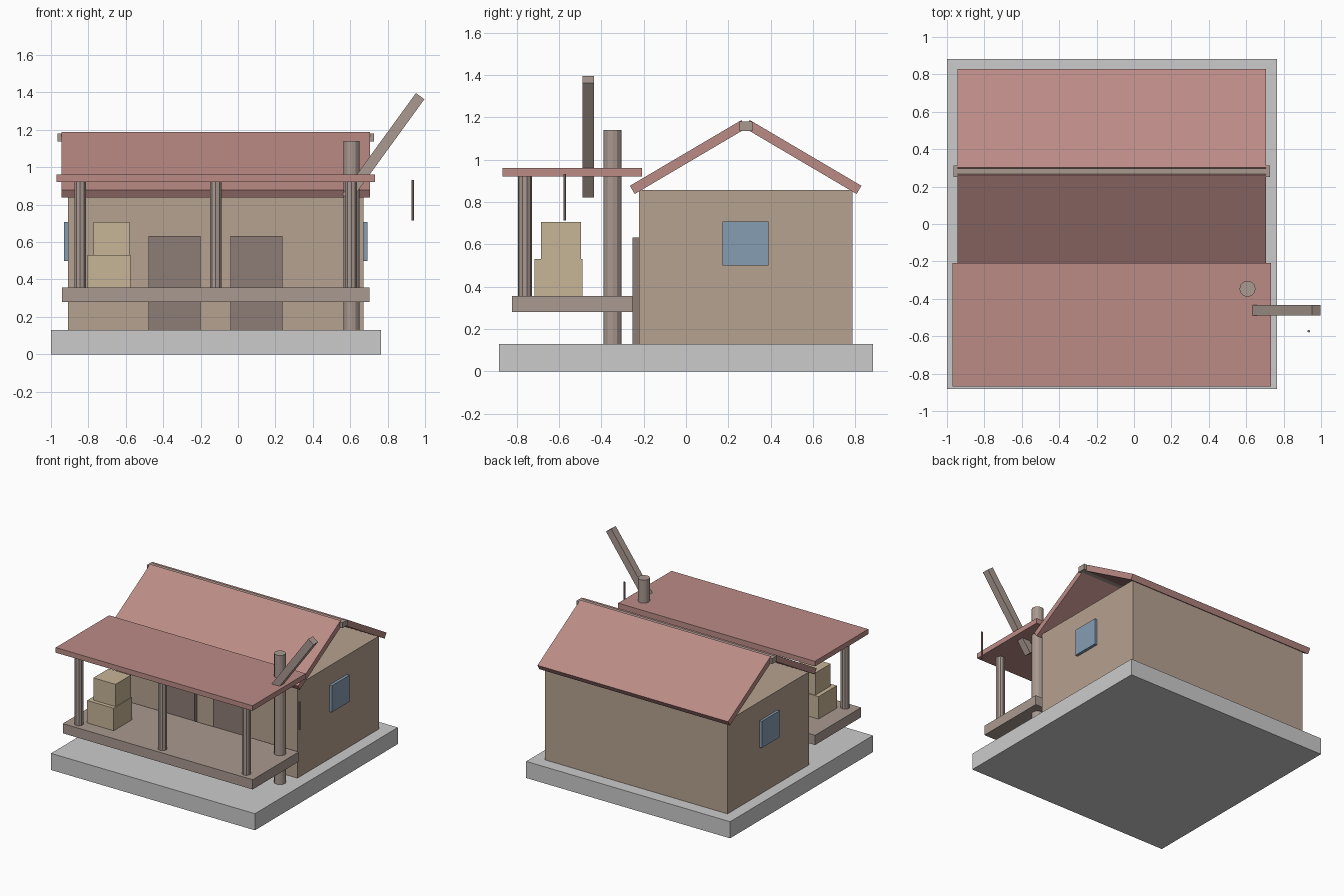
import bpy
from math import radians

if "Cube" in bpy.data.objects:
    bpy.data.objects.remove(bpy.data.objects["Cube"])


def material(name, r, g, b):
    m = bpy.data.materials.new(name)
    m.diffuse_color = (r, g, b, 1)
    m.use_nodes = True
    m.node_tree.nodes["Principled BSDF"].inputs["Base Color"].default_value = m.diffuse_color
    return m


WALL = material("plaster", 0.47, 0.36, 0.28)
ROOF = material("roof_red", 0.50, 0.26, 0.24)
WOOD = material("wood", 0.40, 0.32, 0.28)
DOOR = material("dark_wood", 0.27, 0.20, 0.18)
GLASS = material("glass", 0.24, 0.34, 0.45)
CRATE = material("crate", 0.57, 0.46, 0.31)


def finish(o, name, mat):
    o.name = name
    if mat:
        o.data.materials.append(mat)
    return o


def block(name, centre, size, mat=None, rot=(0, 0, 0)):
    bpy.ops.mesh.primitive_cube_add(size=1, location=centre, rotation=rot)
    o = bpy.context.object
    o.scale = size
    return finish(o, name, mat)


def box(name, x, y, z, mat=None):
    spans = (x, y, z)
    return block(name, [(a + b) / 2 for a, b in spans], [b - a for a, b in spans], mat)


def post(name, x, y, z0, z1, r, sides, mat):
    bpy.ops.mesh.primitive_cylinder_add(vertices=sides, radius=r, depth=z1 - z0,
                                        location=(x, y, (z0 + z1) / 2))
    return finish(bpy.context.object, name, mat)


# Foundation and house body
box("foundation", (-1, 0.765), (-0.883, 0.883), (0, 0.13))
box("house_walls", (-0.91, 0.67), (-0.222, 0.786), (0.13, 0.857), WALL)

# Gabled roof: two tilted slabs and a ridge beam
for side, label in ((-1, "front"), (1, "back")):
    block(label + "_roof_slab", (-0.12, 0.282 + side * 0.272, 1.013),
          (1.65, 0.612, 0.045), ROOF, (radians(-30.5 * side), 0, 0))
box("ridge_beam", (-0.965, 0.727), (0.252, 0.314), (1.137, 1.18), WOOD)

# Doors and side windows
for i, x in enumerate((-0.339, 0.1)):
    box(f"door_{i + 1}", (x - 0.139, x + 0.139), (-0.253, -0.21), (0.13, 0.633), DOOR)
for label, x in (("left", (-0.93, -0.89)), ("right", (0.65, 0.692))):
    box(label + "_window", x, (0.173, 0.39), (0.5, 0.708), GLASS)

# Raised porch with flat roof
box("porch_floor", (-0.94, 0.703), (-0.823, -0.253), (0.28, 0.356), WOOD)
box("porch_roof", (-0.97, 0.733), (-0.868, -0.208), (0.92, 0.96), ROOF)
for i in range(3):
    post(f"porch_post_{i + 1}", -0.844 + i * 0.725, -0.762, 0.356, 0.92, 0.033, 10, WOOD)

# Stacked crates
box("lower_crate", (-0.805, -0.575), (-0.715, -0.49), (0.356, 0.532), CRATE)
box("upper_crate", (-0.772, -0.581), (-0.685, -0.496), (0.532, 0.706), CRATE)

# Hoist: mast, slanted boom and hanging rope
post("hoist_mast", 0.607, -0.347, 0.13, 1.14, 0.043, 12, WOOD)
block("hoist_boom", (0.777, -0.462, 1.109), (0.67, 0.056, 0.056), WOOD, (0, radians(-54), 0))
post("hoist_rope", 0.935, -0.573, 0.714, 0.933, 0.007, 6, DOOR)
